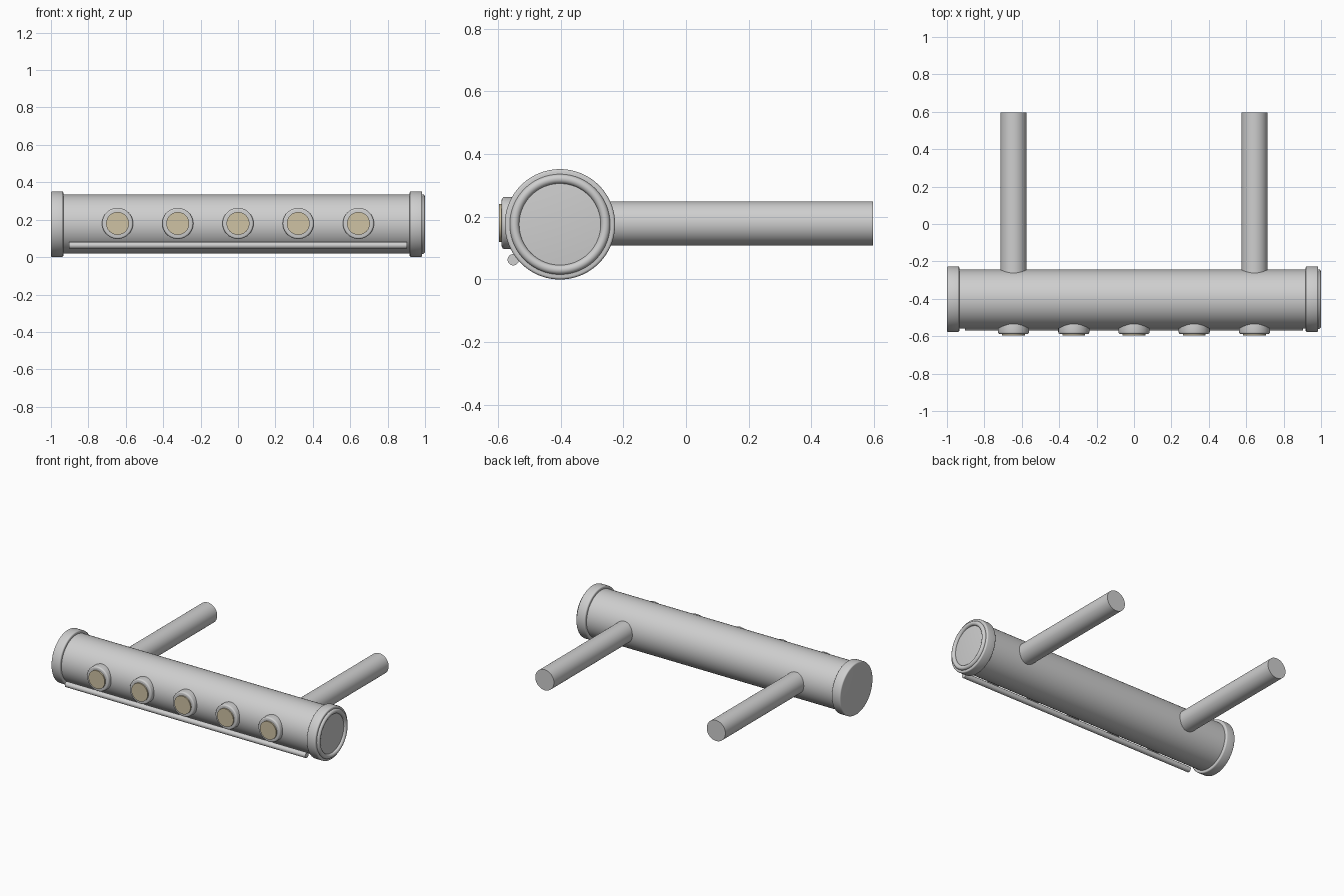
import bpy
import math

if "Cube" in bpy.data.objects:
    bpy.data.objects.remove(bpy.data.objects["Cube"])

AXIS_Y, AXIS_Z = -0.402, 0.176      # centre line of the main tube


def material(name, rgb):
    m = bpy.data.materials.new(name)
    m.diffuse_color = (*rgb, 1)
    m.use_nodes = True
    m.node_tree.nodes["Principled BSDF"].inputs["Base Color"].default_value = m.diffuse_color
    return m


metal = material("light grey metal", (0.62, 0.62, 0.62))
cream = material("cream lens", (0.62, 0.54, 0.37))

ROT = {'X': (0, math.pi / 2, 0), 'Y': (math.pi / 2, 0, 0)}


def finish(ob, name, mat):
    ob.name = name
    ob.data.materials.append(mat)
    bpy.ops.object.shade_smooth_by_angle(angle=math.radians(35))
    return ob


def rod(name, axis, a, b, c1, c2, r, mat, bevel=0.0, sides=64):
    """Cylinder from a to b along X (c1=y, c2=z) or Y (c1=x, c2=z)."""
    mid = (a + b) / 2
    loc = (mid, c1, c2) if axis == 'X' else (c1, mid, c2)
    bpy.ops.mesh.primitive_cylinder_add(vertices=sides, radius=r, depth=abs(b - a),
                                        location=loc, rotation=ROT[axis])
    ob = bpy.context.object
    if bevel:
        mod = ob.modifiers.new("rounded_edge", 'BEVEL')
        mod.width, mod.segments = bevel, 4
        mod.limit_method, mod.angle_limit = 'ANGLE', math.radians(40)
        bpy.ops.object.modifier_apply(modifier=mod.name)
    return finish(ob, name, mat)


# main tube and its end caps
rod("main_tube", 'X', -0.97, 0.95, AXIS_Y, AXIS_Z, 0.158, metal, sides=96)
rod("left_cap", 'X', -1.0, -0.934, AXIS_Y, AXIS_Z, 0.176, metal, 0.008, 96)
rod("right_cap", 'X', 0.918, 0.985, AXIS_Y, AXIS_Z, 0.176, metal, 0.008, 96)

# raised rim on the right end
bpy.ops.mesh.primitive_torus_add(major_radius=0.145, minor_radius=0.015,
                                 major_segments=96, minor_segments=20,
                                 location=(0.985, AXIS_Y, AXIS_Z), rotation=ROT['X'])
finish(bpy.context.object, "right_rim", metal)

# two rear arms
for side, x in (("left", -0.644), ("right", 0.644)):
    rod(side + "_arm", 'Y', -0.40, 0.597, x, AXIS_Z + 0.003, 0.07, metal)

# five front buttons: bezel and lens
for i in range(5):
    x = (i - 2) * 0.322
    z = AXIS_Z + 0.004
    rod(f"bezel_{i + 1}", 'Y', -0.588, -0.52, x, z, 0.083, metal, 0.010)
    rod(f"lens_{i + 1}", 'Y', -0.597, -0.57, x, z, 0.061, cream)

# thin bar below the buttons
rod("lower_bar", 'X', -0.903, 0.903, -0.551, 0.063, 0.018, metal, sides=32)
